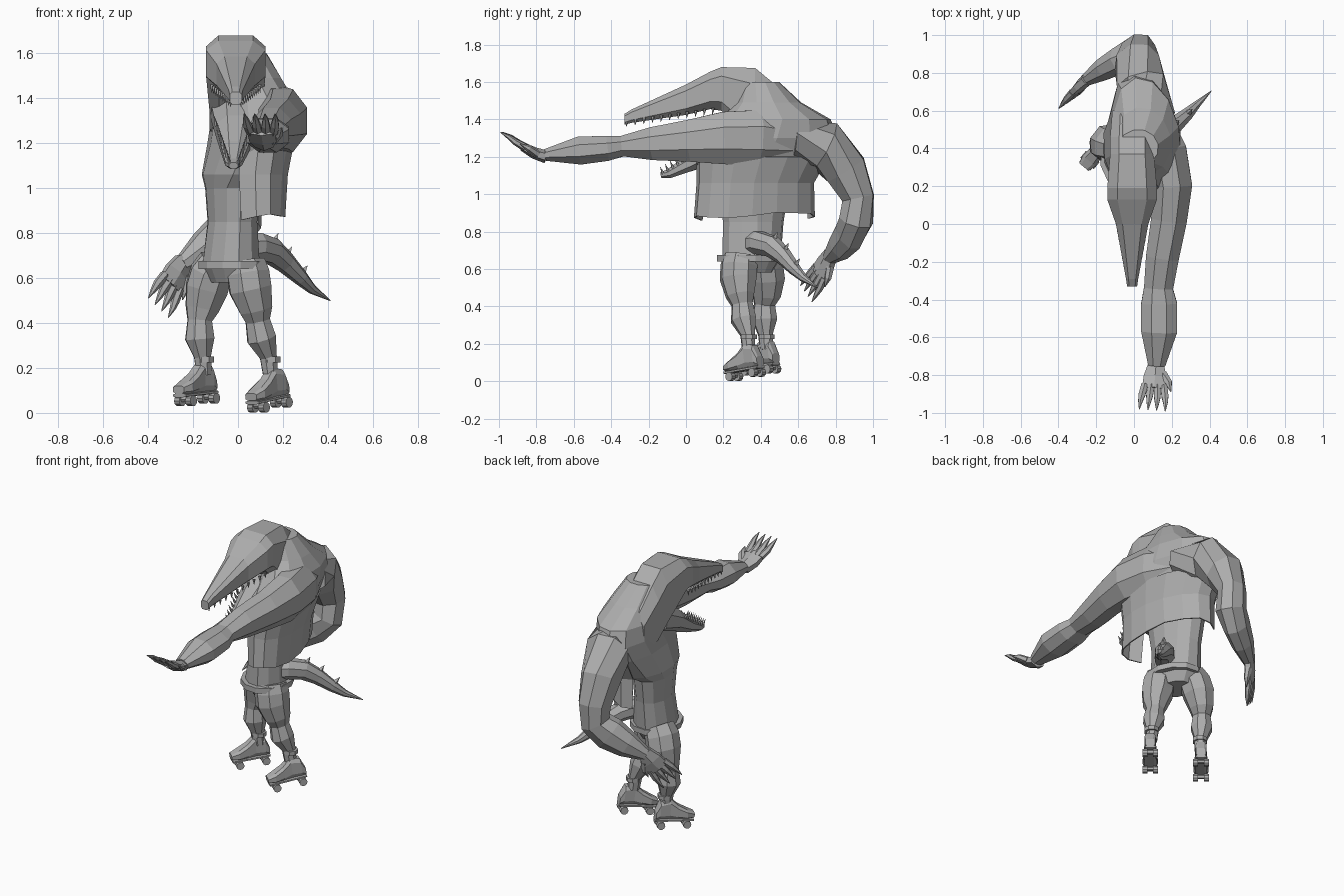
import bpy, bmesh, math, random
from mathutils import Vector, Matrix

random.seed(4)
start_cube = bpy.data.objects.get("Cube")
if start_cube:
    bpy.data.objects.remove(start_cube, do_unlink=True)

# One plain clay colour for everything
clay = bpy.data.materials.new("clay_grey")
clay.use_nodes = True
tone = (0.42, 0.42, 0.42, 1)
clay.diffuse_color = tone
clay.node_tree.nodes["Principled BSDF"].inputs["Base Color"].default_value = tone


def finish(name, bm, matrix=None):
    """Turn a bmesh into a flat shaded object."""
    bmesh.ops.recalc_face_normals(bm, faces=bm.faces)
    if matrix:
        bm.transform(matrix)
    mesh = bpy.data.meshes.new(name)
    bm.to_mesh(mesh)
    bm.free()
    mesh.materials.append(clay)
    obj = bpy.data.objects.new(name, mesh)
    bpy.context.collection.objects.link(obj)
    return obj


def bridge(bm, rings, closed=True):
    """Skin a list of equally long point rings."""
    rows = [[bm.verts.new(point) for point in ring] for ring in rings]
    count = len(rows[0])
    for low, high in zip(rows, rows[1:]):
        for i in range(count if closed else count - 1):
            j = (i + 1) % count
            bm.faces.new((low[i], low[j], high[j], high[i]))
    if closed:
        bm.faces.new(rows[0])
        bm.faces.new(rows[-1])


def add_tube(bm, rows, up=(0, 0, 1), sides=8):
    """Limb along a path; each row is x, y, z, half width, half height."""
    points = [Vector(row[:3]) for row in rows]
    grow = 1 / math.cos(math.pi / sides)
    rings = []
    for i, row in enumerate(rows):
        along = (points[min(i + 1, len(rows) - 1)] - points[max(i - 1, 0)]).normalized()
        side = along.cross(Vector(up)).normalized()
        rise = side.cross(along)
        wide, high = row[3] * grow, row[-1] * grow
        angles = [math.tau * (k + 0.5) / sides for k in range(sides)]
        rings.append([points[i] + side * wide * math.cos(a) + rise * high * math.sin(a)
                      for a in angles])
    bridge(bm, rings)


def tube(name, rows, up=(0, 0, 1)):
    bm = bmesh.new()
    add_tube(bm, rows, up)
    return finish(name, bm)


def boxy_loft(name, rows, matrix=None):
    """Rounded box sections along y; each row is y, bottom, top, half width."""
    def square(value):
        return math.copysign(abs(value) ** 0.6, value)
    bm = bmesh.new()
    angles = [math.tau * (k + 0.5) / 8 for k in range(8)]
    bridge(bm, [[Vector((wide * square(math.cos(a)), y,
                         (low + high) / 2 + (high - low) / 2 * square(math.sin(a))))
                 for a in angles] for y, low, high, wide in rows])
    return finish(name, bm, matrix)


def oval(cx, cy, z, a, b, turn, angles):
    spin = Matrix.Rotation(math.radians(turn), 3, "Z")
    return [Vector((cx, cy, z)) + spin @ Vector((a * math.cos(t), b * math.sin(t), 0))
            for t in angles]


def stacked(name, rows, turn, sides=12):
    """Upright body made of ovals; each row is x, y, z and two radii."""
    bm = bmesh.new()
    angles = [math.tau * k / sides for k in range(sides)]
    bridge(bm, [oval(*row, turn, angles) for row in rows])
    return finish(name, bm)


def spikes(name, items, sides=5):
    """Cones given as base, tip and radius."""
    bm = bmesh.new()
    for base, tip, radius in items:
        base, tip = Vector(base), Vector(tip)
        axis = tip - base
        turn = axis.to_track_quat("Z", "Y").to_matrix().to_4x4()
        bmesh.ops.create_cone(bm, cap_ends=True, segments=sides, radius1=radius, radius2=0,
                              depth=axis.length,
                              matrix=Matrix.Translation((base + tip) / 2) @ turn)
    return finish(name, bm)


def hand(name, wrist, along, up, curl):
    """Palm, four clawed fingers and a thumb."""
    wrist, along, up = Vector(wrist), Vector(along).normalized(), Vector(up)
    side = along.cross(up).normalized()
    up = side.cross(along)
    bm = bmesh.new()

    def digit(steps):
        add_tube(bm, [(*(wrist + along * f + side * s + up * u), w, h)
                      for f, s, u, w, h in steps], up, 6)
    digit([(-.02, 0, 0, .042, .03), (.05, 0, 0, .06, .027), (.12, 0, curl / 4, .064, .02)])
    for k in range(4):
        s = (k - 1.5) * 0.034
        digit([(.1, s, curl / 4, .018, .018), (.16, s * 1.2, curl / 2, .018, .015),
               (.2, s * 1.3, curl * 0.8, .012, .011), (.25, s * 1.35, curl, .002, .002)])
    digit([(.03, -.04, 0, .022, .02), (.08, -.075, curl / 3, .018, .016),
           (.13, -.09, curl / 2, .002, .002)])
    return finish(name, bm)


# Torso, twisted so the back faces the left
stacked("torso", [(-.03, .35, .58, .09, .11), (-.03, .35, .66, .13, .16), (-.025, .36, .85, .11, .165),
                  (-.025, .36, 1, .12, .19), (.015, .38, 1.06, .175, .27), (.055, .4, 1.2, .18, .37),
                  (.07, .45, 1.3, .18, .37), (.07, .48, 1.4, .17, .3), (.05, .44, 1.49, .145, .18),
                  (.02, .4, 1.6, .11, .1)], 12)
stacked("belt", [(-.025, .34, z, .155, .178) for z in (.64, .675)], 12)

# Loose open vest with a ragged hem
bm = bmesh.new()
arc = [math.radians(-125 + 235 * k / 10) for k in range(11)]
hem = oval(.045, .365, .89, .155, .33, 12, arc)
for k, point in enumerate(hem):
    point.z += random.uniform(-0.02, 0.015) - 0.02 * (k in (0, 10))
bridge(bm, [hem, oval(.045, .37, 1.06, .17, .32, 12, arc),
            oval(.055, .41, 1.2, .185, .36, 12, arc)], closed=False)
vest = finish("vest", bm)
vest.modifiers.new("cloth", "SOLIDIFY").thickness = 0.008

# Head with the long upper snout
shift = Matrix.Translation((-.01, 0, 0))
boxy_loft("head", [(-.33, 1.37, 1.43, .028), (-.29, 1.38, 1.455, .034), (0, 1.42, 1.59, .09),
                   (.13, 1.45, 1.66, .138), (.19, 1.44, 1.685, .138), (.37, 1.24, 1.685, .122),
                   (.46, 1.17, 1.61, .122), (.6, 1.15, 1.46, .11)], shift)

# Open lower jaw
tube("lower_jaw", [(-.01, .36, 1.34, .11, .1), (-.01, .18, 1.26, .09, .07),
                   (-.015, .03, 1.17, .06, .045), (-.02, -.09, 1.11, .037, .025),
                   (-.02, -.135, 1.1, .02, .015)])

# Teeth along both jaws
teeth = []
for side in (-1, 1):
    for k in range(11):
        t = k / 10
        x = -.01 + side * (.02 + .085 * t)
        y, z = -.315 + .46 * t, 1.395 + .065 * t
        teeth.append(((x, y, z), (x + side * .004, y - .004, z - .036), .01))
        x = -.018 + side * (.018 + .06 * t)
        y, z = -.12 + .26 * t, 1.105 + .17 * t
        teeth.append(((x, y, z), (x + side * .008, y - .02, z + .045), .009))
spikes("teeth", teeth)

# Left arm reaching forward
tube("left_arm", [(.08, .58, 1.28, .1, .12), (.17, .38, 1.3, .11, .15), (.2, .2, 1.3, .108, .14),
                  (.185, .02, 1.285, .095, .112), (.15, -.18, 1.27, .087, .088),
                  (.13, -.34, 1.257, .077, .055), (.133, -.42, 1.245, .095, .067),
                  (.133, -.57, 1.233, .095, .075), (.12, -.75, 1.21, .045, .032)])
hand("left_hand", (.115, -.765, 1.205), (-.02, -.24, .08), (0, 0, 1), .05)

# Right arm hanging behind and swinging across
tube("right_arm", [(.08, .56, 1.28, .11, .14), (.04, .74, 1.26, .13, .125), (.015, .855, 1.13, .115, .11),
                   (.015, .92, .98, .095, .078), (.015, .91, .86, .09, .085),
                   (-.06, .875, .79, .1, .072), (-.15, .825, .725, .08, .06),
                   (-.25, .765, .66, .037, .033)], up=(.55, -.8, .1))
hand("right_hand", (-.25, .765, .66), (-.12, -.11, -.2), (.55, -.8, 0), .02)

# Tail with three ridge spikes
tail = [(-.01, .34, .73, .075), (.09, .39, .74, .06), (.15, .46, .72, .056), (.21, .52, .67, .045),
        (.28, .58, .6, .032), (.33, .63, .55, .02), (.41, .705, .5, .002)]
tube("tail", tail)
spikes("tail_spikes", [(Vector(p[:3]) + Vector((.2, .2, .7)) * p[3],
                        Vector(p[:3]) + Vector((.03, .03, .025 + p[3])), .02)
                       for p in tail[2:5]], 4)


def roller_boot(name, place, pitch):
    """Boot, plate, trucks and four wheels, toes along local -y."""
    matrix = (Matrix.Translation(place) @ Matrix.Rotation(math.radians(-40), 4, "Z")
              @ Matrix.Rotation(math.radians(pitch), 4, "X"))
    boxy_loft(name + "_boot", [(.09, .055, .11, .03), (.065, .055, .175, .035),
                               (.005, .055, .19, .034), (-.045, .055, .145, .04),
                               (-.1, .055, .115, .047), (-.145, .06, .095, .034)], matrix)
    boxy_loft(name + "_plate", [(.09, .043, .06, .034), (-.14, .043, .06, .04)], matrix)
    bm = bmesh.new()
    across = Matrix.Rotation(math.radians(90), 4, "Y")
    for y in (-.1, .06):
        bmesh.ops.create_cone(bm, cap_ends=True, segments=6, radius1=.014, radius2=.014, depth=.07,
                              matrix=Matrix.Translation((0, y, .032)) @ across)
        for x in (-.032, .032):
            bmesh.ops.create_cone(bm, cap_ends=True, segments=10, radius1=.024, radius2=.024,
                                  depth=.03, matrix=Matrix.Translation((x, y, .025)) @ across)
    finish(name + "_wheels", bm, matrix)


# Legs share one radius pattern from hip to ankle
girth = (.08, .09, .09, .07, .052, .062, .036, .032)
heights = (.67, .62, .55, .46, .41, .33, .25, .17)
legs = {"left": [(.035, .29), (.045, .283), (.055, .28), (.08, .29), (.088, .3), (.105, .307),
                 (.135, .33), (.145, .335)],
        "right": [(-.09, .41), (-.12, .42), (-.14, .43), (-.16, .43), (-.17, .42), (-.17, .42),
                  (-.158, .425), (-.15, .43)]}
for name, spots in legs.items():
    tube(name + "_leg", [(*spot, z, r, r * 1.08) for spot, z, r in zip(spots, heights, girth)],
         up=(.64, .77, 0))
    x, y = spots[-1]
    tube(name + "_ankle_cuff", [(x, y, z, .042) for z in (.225, .25)], up=(.64, .77, 0))
roller_boot("left", (.157, .337, .014), 8)
roller_boot("right", (-.168, .417, .036), 4)
